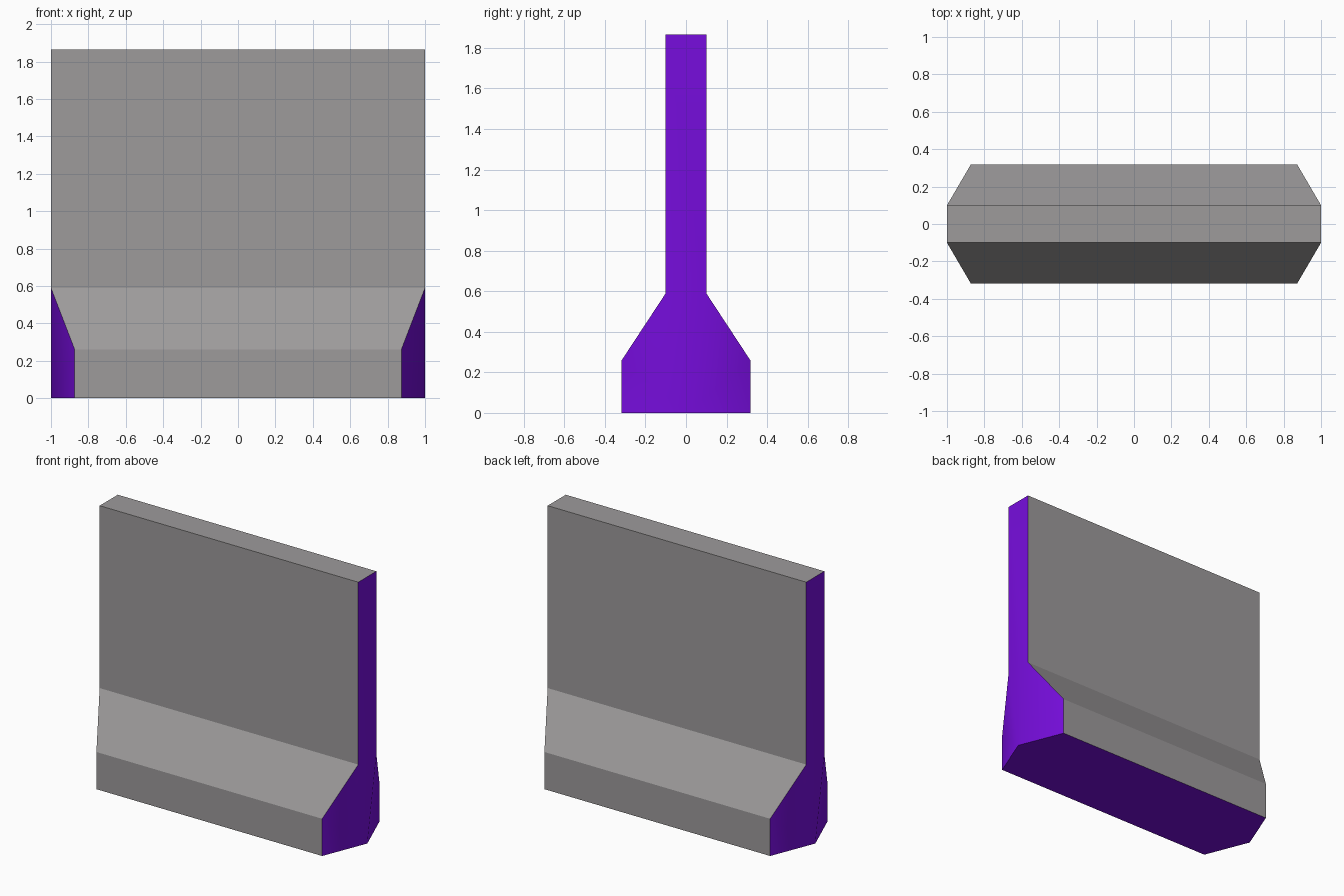
import bpy, bmesh, math

if "Cube" in bpy.data.objects:
    bpy.data.objects.remove(bpy.data.objects["Cube"])


def material(name, rgb):
    m = bpy.data.materials.new(name)
    m.diffuse_color = (*rgb, 1)
    m.use_nodes = True
    m.node_tree.nodes["Principled BSDF"].inputs["Base Color"].default_value = m.diffuse_color
    return m


# Half profile: (y, z, half length of the wall at that point)
HALF = [(0, 0, 1.0), (0.317, 0, 0.873), (0.317, 0.26, 0.873),
        (0.10, 0.59, 1.0), (0.10, 1.865, 1.0)]
profile = HALF + [(-y, z, x) for y, z, x in reversed(HALF[1:])]
n = len(profile)

bm = bmesh.new()
ends = {s: [bm.verts.new((s * x, y, z)) for y, z, x in profile] for s in (-1, 1)}

# Long sides, top and underside
for i in range(n):
    j = (i + 1) % n
    bm.faces.new((ends[-1][i], ends[-1][j], ends[1][j], ends[1][i]))

# End caps: flat middle panel with two angled facets on each side of the foot
for v in ends.values():
    bm.faces.new((v[0], v[3], v[4], v[5], v[6]))
    for a, b, c in ((1, 2, 3), (8, 7, 6)):
        bm.faces.new((v[0], v[a], v[b]))
        bm.faces.new((v[0], v[b], v[c]))

bmesh.ops.recalc_face_normals(bm, faces=bm.faces)

# Grey on the long sides and top, purple on the ends and underside
for f in bm.faces:
    f.normal_update()
    f.material_index = int(abs(f.normal.x) > 0.5 or f.normal.z < -0.9)

mesh = bpy.data.meshes.new("barrier_wall")
bm.to_mesh(mesh)
bm.free()
mesh.materials.append(material("concrete grey", (0.34, 0.328, 0.33)))
mesh.materials.append(material("purple", (0.185, 0.004, 0.73)))

wall = bpy.data.objects.new("barrier_wall", mesh)
bpy.context.collection.objects.link(wall)
bpy.context.view_layer.objects.active = wall
wall.select_set(True)
bpy.ops.object.shade_smooth_by_angle(angle=math.radians(30))
